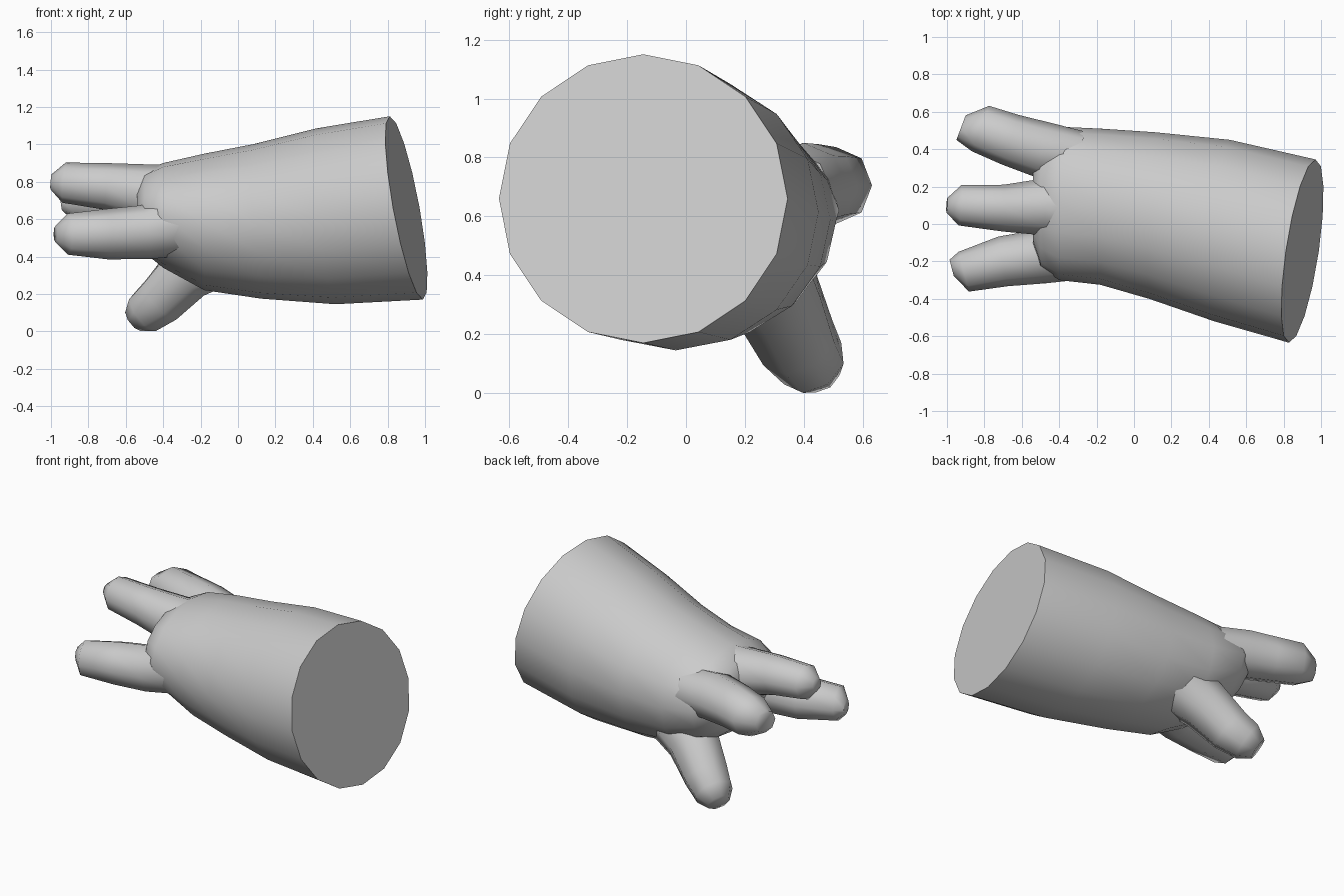
import bpy
import bmesh
from math import sin, cos, pi, radians
from mathutils import Vector

cube = bpy.data.objects.get("Cube")
if cube:
    bpy.data.objects.remove(cube, do_unlink=True)

# Single plain grey
grey = bpy.data.materials.new("plain_grey")
grey.use_nodes = True
colour = (0.6, 0.6, 0.6, 1)
grey.diffuse_color = colour
grey.node_tree.nodes["Principled BSDF"].inputs["Base Color"].default_value = colour


def loft(name, rings):
    """Skin a closed tube through a list of point rings and cap both ends."""
    bm = bmesh.new()
    loops = [[bm.verts.new(p) for p in ring] for ring in rings]
    n = len(loops[0])
    for a, b in zip(loops, loops[1:]):
        for i in range(n):
            j = (i + 1) % n
            bm.faces.new((a[i], a[j], b[j], b[i]))
    bm.faces.new(loops[0])
    bm.faces.new(loops[-1])
    bmesh.ops.recalc_face_normals(bm, faces=bm.faces)
    mesh = bpy.data.meshes.new(name)
    bm.to_mesh(mesh)
    bm.free()
    mesh.materials.append(grey)
    obj = bpy.data.objects.new(name, mesh)
    bpy.context.collection.objects.link(obj)
    bpy.ops.object.select_all(action="DESELECT")
    obj.select_set(True)
    bpy.context.view_layer.objects.active = obj
    bpy.ops.object.shade_smooth_by_angle(angle=radians(60))
    return obj


def arm_ring(x, y0, y1, z0, z1, tilt, sides=16):
    """Oval ring between the given limits, leaning like the cut end."""
    ring = []
    for i in range(sides):
        t = 2 * pi * i / sides
        dy, dz = sin(t) * (y1 - y0) / 2, cos(t) * (z1 - z0) / 2
        lean = tilt * (0.145 * dy - 0.18 * dz)
        ring.append(Vector((x + lean, (y0 + y1) / 2 + dy, (z0 + z1) / 2 + dz)))
    return ring


def digit(name, path, sides=8):
    """Tapered round tube along (x, y, z, radius) stations."""
    pts = [Vector(p[:3]) for p in path]
    rings = []
    for k, (x, y, z, r) in enumerate(path):
        along = (pts[min(k + 1, len(pts) - 2)] - pts[max(min(k, len(pts) - 2) - 1, 0)]).normalized()
        side = along.cross(Vector((0, 0, 1))).normalized()
        up = side.cross(along)
        rings.append([pts[k] + r * (side * sin(2 * pi * i / sides) + up * cos(2 * pi * i / sides))
                      for i in range(sides)])
    return loft(name, rings)


# Forearm and palm, from the cut end to the knuckles
loft("forearm_and_palm", [
    arm_ring(0.90, -0.635, 0.345, 0.17, 1.15, 1),
    arm_ring(0.47, -0.52, 0.45, 0.145, 1.085, 0.6),
    arm_ring(0.10, -0.40, 0.49, 0.175, 1.00, 0.3),
    arm_ring(-0.18, -0.325, 0.51, 0.22, 0.95, 0),
    arm_ring(-0.40, -0.30, 0.52, 0.34, 0.90, 0),
    arm_ring(-0.50, -0.23, 0.46, 0.42, 0.85, 0),
    arm_ring(-0.54, -0.10, 0.34, 0.52, 0.78, 0),
])

# Three fingers and a thumb, rooted inside the palm
digit("back_finger", [
    (-0.30, 0.36, 0.68, 0.14), (-0.50, 0.40, 0.70, 0.15), (-0.66, 0.45, 0.705, 0.14),
    (-0.82, 0.51, 0.705, 0.13), (-0.925, 0.515, 0.70, 0.07)])
digit("middle_finger", [
    (-0.30, 0.10, 0.70, 0.20), (-0.50, 0.09, 0.745, 0.15), (-0.70, 0.085, 0.775, 0.125),
    (-0.93, 0.10, 0.795, 0.108), (-1.0, 0.10, 0.80, 0.04)])
digit("front_finger", [
    (-0.30, -0.12, 0.58, 0.18), (-0.50, -0.175, 0.53, 0.145), (-0.70, -0.20, 0.52, 0.135),
    (-0.91, -0.255, 0.52, 0.11), (-0.975, -0.235, 0.52, 0.045)])
digit("thumb", [
    (-0.10, 0.25, 0.42, 0.18), (-0.27, 0.31, 0.32, 0.16), (-0.41, 0.38, 0.17, 0.14),
    (-0.50, 0.43, 0.10, 0.12), (-0.555, 0.46, 0.06, 0.07)])
